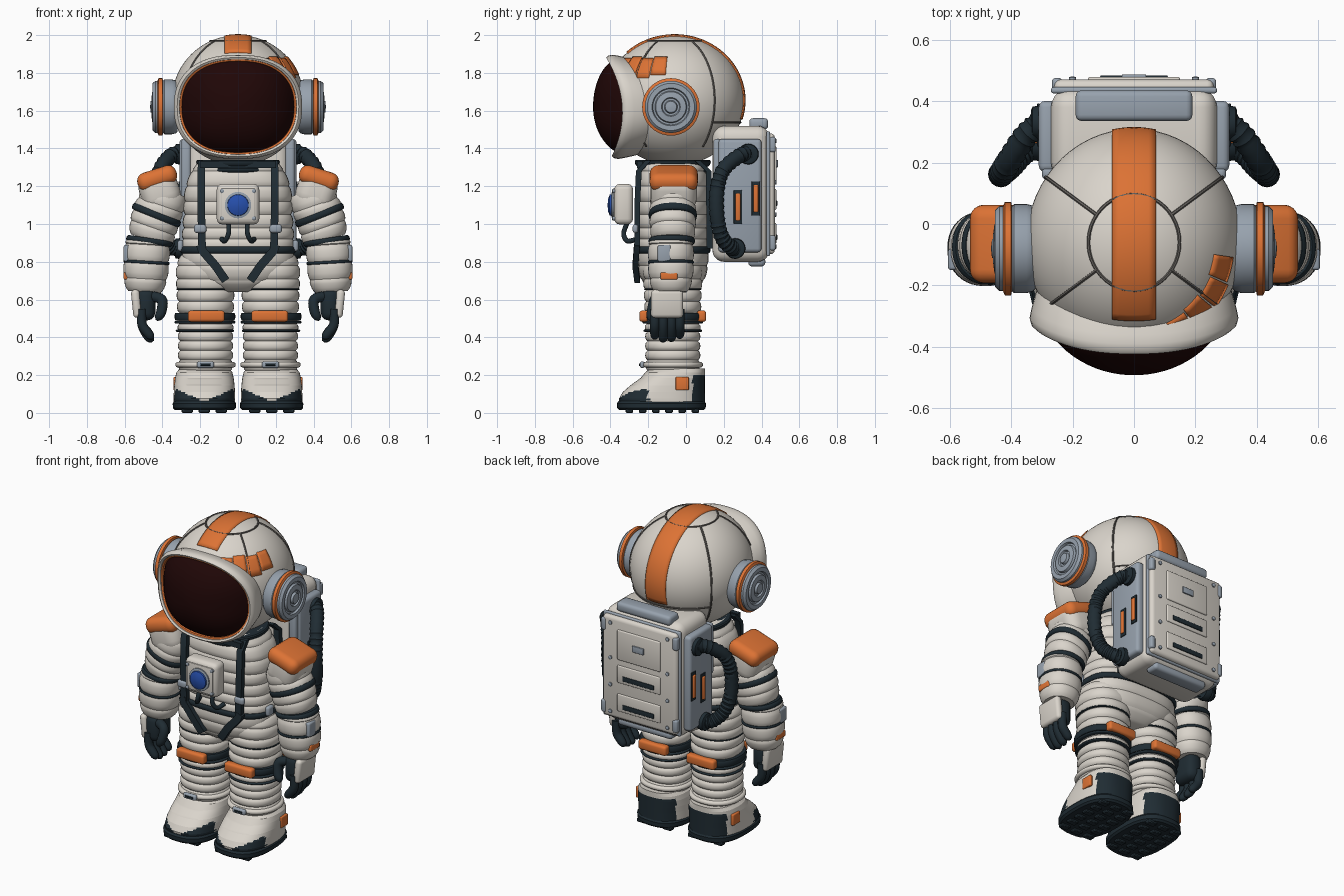
import bpy, bmesh, math
from math import sin, cos, pi, sqrt, radians
from mathutils import Vector, Matrix, Euler

cube = bpy.data.objects.get("Cube")
if cube:
    bpy.data.objects.remove(cube)


def material(name, *rgb):
    m = bpy.data.materials.new(name)
    m.use_nodes = True
    m.diffuse_color = (*rgb, 1)
    m.node_tree.nodes["Principled BSDF"].inputs["Base Color"].default_value = (*rgb, 1)
    return m


white = material("suit white", .7, .66, .6)
orange = material("orange", .72, .17, .035)
dark = material("dark rubber", .014, .025, .033)
grey = material("blue grey", .31, .36, .42)
tint = material("visor tint", .014, .002, .002)
blue = material("lens blue", .02, .08, .42)
seam = material("seam grey", .13, .12, .11)
made = []


def finish(name, bm, mat, mirror=False, solid=0):
    bmesh.ops.recalc_face_normals(bm, faces=bm.faces)
    mesh = bpy.data.meshes.new(name)
    bm.to_mesh(mesh)
    bm.free()
    mesh.materials.append(mat)
    ob = bpy.data.objects.new(name, mesh)
    bpy.context.collection.objects.link(ob)
    if solid:
        ob.modifiers.new("thickness", 'SOLIDIFY').thickness = solid
    if mirror:
        ob.modifiers.new("other side", 'MIRROR')
    made.append(ob)
    return ob


def rings(name, loops, mat, cap=True, **kw):
    """Skin a list of closed loops."""
    bm = bmesh.new()
    rows = [[bm.verts.new(p) for p in loop] for loop in loops]
    n = len(rows[0])
    for a, b in zip(rows, rows[1:]):
        for i in range(n):
            j = (i + 1) % n
            bm.faces.new((a[i], a[j], b[j], b[i]))
    if cap:
        bm.faces.new(rows[0])
        bm.faces.new(rows[-1])
    return finish(name, bm, mat, **kw)


def box(name, centre, size, mat, bevel=.015, turn=(0, 0, 0), segs=3, **kw):
    bm = bmesh.new()
    bmesh.ops.create_cube(bm, size=1)
    bmesh.ops.scale(bm, vec=size, verts=bm.verts)
    bmesh.ops.bevel(bm, geom=bm.edges[:], offset=min(bevel, min(size) * .45), segments=segs,
                    profile=.5, affect='EDGES')
    bm.transform(Matrix.Translation(centre) @ Euler([radians(a) for a in turn]).to_matrix().to_4x4())
    return finish(name, bm, mat, **kw)


def oval(i, sides, power=2.0):
    a = 2 * pi * i / sides
    return [math.copysign(abs(f) ** (2 / power), f) for f in (cos(a), sin(a))]


def ribbed(name, knots, mat, bulge=.012, shear=0, power=2.2, steps=6, sides=40, **kw):
    """Stack of bulging bands; each knot is centre x, centre y, height, half width, half depth."""
    loops = []
    for a, b in zip(knots, knots[1:]):
        for s in range(steps + 1):
            t = s / steps
            x, y, z, rx, ry = [p + (q - p) * t for p, q in zip(a, b)]
            puff = bulge * sqrt(max(0, sin(pi * t)))
            ring = [oval(i, sides, power) for i in range(sides)]
            loops.append([(x + (rx + puff) * c, y + (ry + puff) * d, z + shear * rx * c) for c, d in ring])
    return rings(name, loops, mat, **kw)


def curve(pts, steps=8):
    """Smooth path through the points."""
    p = [Vector(q) for q in pts]
    p = [p[0] * 2 - p[1]] + p + [p[-1] * 2 - p[-2]]
    out = []
    for a, b, c, d in zip(p, p[1:], p[2:], p[3:]):
        for s in range(steps):
            t = s / steps
            out.append(.5 * (2 * b + (c - a) * t + (2 * a - 5 * b + 4 * c - d) * t * t
                             + (3 * b - a - 3 * c + d) * t ** 3))
    return out + [p[-2]]


def tube(name, path, radius, mat, sides=12, **kw):
    """Sweep a circle; radius is a number or a function of index and fraction."""
    path = [Vector(p) for p in path]
    loops, last, side = [], None, None
    for i, p in enumerate(path):
        t = (path[min(i + 1, len(path) - 1)] - path[max(i - 1, 0)]).normalized()
        side = t.orthogonal().normalized() if last is None else last.rotation_difference(t) @ side
        last = t
        r = radius(i, i / (len(path) - 1)) if callable(radius) else radius
        loops.append([p + r * (side * c + t.cross(side) * s)
                      for c, s in (oval(k, sides) for k in range(sides))])
    return rings(name, loops, mat, **kw)


def lathe(name, centre, axis, profile, mat, sides=40, **kw):
    """Turn a profile of (radius, height) pairs round an axis."""
    turn = Vector((0, 0, 1)).rotation_difference(Vector(axis))
    loops = [[Vector(centre) + turn @ Vector((r * c, r * s, h))
              for c, s in (oval(i, sides) for i in range(sides))] for r, h in profile]
    return rings(name, loops, mat, **kw)


def strap(name, pts, mat, wide=.04, thick=.03, normal=(0, -1, 0), **kw):
    pts, n, loops = [Vector(p) for p in pts], Vector(normal), []
    for i, p in enumerate(pts):
        t = (pts[min(i + 1, len(pts) - 1)] - pts[max(i - 1, 0)]).normalized()
        s, m = t.cross(n).normalized() * wide / 2, n * thick / 2
        loops.append([p + s + m, p - s + m, p - s - m, p + s - m])
    return rings(name, loops, mat, **kw)


def patch(name, f, nu, nv, mat, solid):
    bm = bmesh.new()
    g = [[bm.verts.new(f(u / nu, v / nv)) for v in range(nv + 1)] for u in range(nu + 1)]
    for a, b in zip(g, g[1:]):
        for i in range(nv):
            bm.faces.new((a[i], a[i + 1], b[i + 1], b[i]))
    finish(name, bm, mat, solid=solid)


# Helmet shell, panel seams and stripes
HC, HR = Vector((0, -.06, 1.655)), Vector((.35, .37, .345))


def on_helmet(polar, az, lift=0):
    p, a = radians(polar), radians(az)
    d = Vector((sin(p) * cos(a), sin(p) * sin(a), cos(p)))
    return HC + Vector(r * k for r, k in zip(HR, d)) + d * lift


rings("helmet_shell", [[on_helmet(max(p, .5), a) for a in range(0, 360, 6)] for p in range(0, 181, 5)], white)
tube("helmet_crown_seam", [on_helmet(25, a) for a in range(0, 361, 8)], .006, seam, 6)
for az in (35, -35):
    tube("helmet_side_seam", [on_helmet(p, az) for p in range(25, 140, 5)], .006, seam, 6, mirror=True)
tube("helmet_back_seam", [on_helmet(110, a) for a in range(35, 146, 5)], .006, seam, 6)


def stripe(u, v):
    p, x = radians(-43 + 150 * u), (v - .5) * .4
    k = sqrt(1 - x * x)
    return HC + Vector(r * d * 1.015 for r, d in zip(HR, (x, k * sin(p), k * cos(p))))


patch("helmet_stripe", stripe, 36, 6, orange, .012)
for k in range(4):
    def dash(u, v, k=k):
        a = radians(-67 + (k + u * .93) * 15)
        reach = (.75 if k % 2 else .77) + .17 * v
        x, y = reach * cos(a), reach * sin(a)
        return HC + Vector(r * d * 1.015 for r, d in zip(HR, (x, y, sqrt(1 - x * x - y * y))))
    patch("helmet_dash", dash, 5, 4, orange, .014)


# Visor and its rim
def face_loop(scale, shift=0, dome=1.0, sides=64):
    out = []
    for i in range(sides):
        c, s = oval(i, sides, 2.35)
        edge = -.31 - .07 * s * s - .015 * s
        out.append((.298 * scale * c, -.492 + (edge + .492) * dome + shift, 1.62 + .242 * scale * s))
    return out


bulge = [(1 - sqrt(1 - .85 * (k / 12) ** 2)) / (1 - sqrt(.15)) for k in range(13)]
rings("visor", [face_loop(max(k / 12, .02), 0, bulge[k]) for k in range(13)], tint)
rings("visor_trim", [face_loop(s, d) for s, d in ((.99, .01), (1, -.015), (1.035, -.018), (1.05, .01))], orange, cap=False)
rings("visor_rim", [face_loop(s, d) for s, d in ((1.03, .01), (1.04, -.022), (1.08, -.028), (1.12, -.018),
                                                (1.14, .005), (1.12, .035), (1.06, .1), (.95, .16))], white, cap=False)

# Ear discs
ear = (.32, -.08, 1.62)
lathe("ear_base", ear, (1, 0, 0), [(.13, 0), (.14, .01), (.145, .03), (.145, .07), (.135, .08)], grey, mirror=True)
lathe("ear_trim", ear, (1, 0, 0), [(.13, .075), (.152, .08), (.152, .1), (.13, .11)], orange, mirror=True)
lathe("ear_cap", ear, (1, 0, 0), [(.138, .08), (.138, .118), (.125, .132), (.1, .132), (.095, .12), (.085, .12),
                                  (.08, .134), (.05, .138), (.045, .128), (.035, .128), (.03, .142), (.005, .145)],
      grey, mirror=True)

# Torso, collar and belt
ribbed("torso", [(0, -.07, z, rx, ry) for z, rx, ry in
                 ((.64, .1, .1), (.7, .23, .16), (.78, .285, .18), (.86, .29, .18), (.92, .29, .18), (.98, .285, .18),
                  (1.05, .28, .18), (1.12, .28, .18), (1.2, .27, .18), (1.28, .24, .17), (1.34, .19, .15))],
       white, .01, power=2.7)
ribbed("collar", [(0, -.07, 1.27, .19, .17), (0, -.07, 1.3, .2, .18), (0, -.07, 1.34, .215, .195)], dark)
ribbed("belt", [(0, -.07, .845, .3, .192), (0, -.07, .88, .3, .192)], dark, .008, power=2.7)
box("belt_buckle", (.305, -.12, .885), (.03, .06, .06), grey, mirror=True)

# Harness
strap("chest_strap", [(.19, -.2, 1.335), (.195, -.25, 1.28), (.195, -.258, 1.1), (.19, -.258, .87)], dark, mirror=True)
strap("groin_strap", [(.2, -.26, .89), (.19, -.262, .86), (.12, -.268, .78), (.065, -.258, .7)], dark, .045, mirror=True)
strap("back_strap", [(.19, .06, 1.335), (.195, .12, 1.28), (.195, .125, .87)], dark, normal=(0, 1, 0), mirror=True)
strap("collar_strap", [(-.2, -.245, 1.315), (.2, -.245, 1.315)], dark, .035)
box("strap_buckle", (.2, -.268, .975), (.065, .03, .045), grey, mirror=True)

# Chest control box
box("chest_box", (0, -.33, 1.105), (.225, .1, .215), white, .03)
box("chest_plate", (0, -.381, 1.105), (.18, .008, .17), white, .004)
lathe("lens_ring", (0, -.37, 1.1), (0, -1, 0), [(.07, 0), (.07, .022), (.055, .026)], grey)
lathe("lens", (0, -.37, 1.1), (0, -1, 0), [(.058, .02), (.055, .034), (.035, .042), (.004, .045)], blue)
for z in (1.03, 1.175):
    lathe("box_bolt", (.085, -.375, z), (0, -1, 0), [(.011, 0), (.011, .014), (.005, .017)], grey, 12, mirror=True)
tube("box_hose", curve([(.05, -.31, 1.01), (.05, -.33, .95), (.07, -.31, .91), (.085, -.26, .92)]), .013, dark, mirror=True)

# Legs
ribbed("leg", [(.172, -.07, z, r, r) for z, r in
               ((.84, .12), (.78, .145), (.71, .146), (.65, .142), (.59, .14), (.53, .138), (.47, .138), (.43, .134),
                (.38, .134), (.33, .134), (.28, .134), (.22, .13))], white, .012, mirror=True)
for z, h, r in ((.51, .02, .156), (.48, .007, .156), (.435, .006, .15), (.655, .004, .147)):
    ribbed("leg_band", [(.175, -.07, z - h, r, r), (.175, -.07, z + h, r, r)], dark, .005, mirror=True)
ribbed("ankle_band", [(.172, -.07, .24, .148, .148), (.172, -.07, .27, .148, .148)], white, .012, mirror=True)
box("ankle_buckle", (.172, -.232, .255), (.09, .025, .035), grey, mirror=True)
box("ankle_slot", (.172, -.245, .255), (.055, .008, .012), dark, .003, mirror=True)
for y in (-.222, .082):
    box("knee_pad", (.168, y, .512), (.195, .05, .06), orange, .015, mirror=True)

# Boots: dark toe wings and heel by rule
boot = ribbed("boot", [(.178, (f + .1) / 2, z, rx, (.1 - f) / 2) for z, f, rx in
                       ((.04, -.35, .162), (.075, -.355, .163), (.11, -.335, .162), (.145, -.295, .16),
                        (.185, -.24, .155), (.215, -.215, .148), (.235, -.19, .13))],
              white, 0, power=2.5, steps=4, sides=64, mirror=True)
boot.data.materials.append(dark)
for f in boot.data.polygons:
    x, y, z = f.center
    toe = y < -.2 and z < .055 + .5 * abs(x - .178) and z < .14
    f.material_index = int(toe or (y > .035 and z < .2))
ribbed("sole", [(.178, -.13, z, r, r + .068) for z, r in ((.014, .155), (.025, .166), (.05, .168), (.062, .16))],
       dark, 0, power=2.6, mirror=True)
for i in range(3):
    for j in range(6):
        box("sole_lug", (.088 + .09 * i, -.3 + .07 * j, .012), (.06, .04, .024), dark, .005, segs=1, mirror=True)
box("boot_patch", (.332, -.02, .155), (.02, .07, .07), orange, .006, mirror=True)

# Shoulders and arms
box("shoulder_pad", (.415, -.065, 1.175), (.21, .245, .2), white, .07, (0, 18, 0), 5, mirror=True)
box("shoulder_cap", (.428, -.065, 1.242), (.215, .255, .1), orange, .045, (0, 18, 0), 5, mirror=True)
ribbed("upper_arm", [(x, -.07, z, r, r) for x, z, r in
                     ((.38, 1.18, .1), (.41, 1.1, .115), (.435, 1.04, .112), (.45, .98, .114), (.465, .91, .1))],
       white, .01, .35, mirror=True)
ribbed("arm_band", [(.427, -.07, 1.065, .12, .12), (.437, -.07, 1.03, .12, .12)], dark, .008, .4, mirror=True)
ribbed("elbow_band", [(.465, -.075, .925, .115, .115), (.472, -.075, .895, .115, .115)], dark, .008, .15, mirror=True)
ribbed("forearm", [(x, -.08, z, r, r) for x, z, r in
                   ((.475, .92, .1), (.48, .89, .112), (.485, .8, .112), (.49, .71, .108), (.495, .64, .085))],
       white, .01, .06, mirror=True)
ribbed("forearm_band", [(.484, -.08, .805, .118, .118), (.485, -.08, .79, .118, .118)], dark, .004, .06, mirror=True)
box("wrist_screen", (.59, -.115, .845), (.03, .07, .09), grey, .01, mirror=True)
box("wrist_patch", (.588, -.09, .725), (.035, .09, .04), orange, .008, mirror=True)

# Gloves
box("palm", (.488, -.1, .575), (.1, .16, .17), dark, .04, mirror=True)
box("hand_plate", (.538, -.1, .578), (.045, .17, .15), white, .02, (0, 6, 0), mirror=True)
for k in range(4):
    y = -.165 + .044 * k
    tip = .015 * abs(k - 1.4)
    tube("finger", curve([(.51, y, .55), (.508, y, .47), (.48, y, .405 + tip), (.45, y, .372 + tip)], 5),
         lambda i, t: .026 * sqrt(max(.05, 1 - t ** 8)), dark, mirror=True)
tube("thumb", curve([(.47, -.14, .62), (.405, -.165, .6), (.405, -.18, .54), (.43, -.19, .49)], 5),
     lambda i, t: .028 * sqrt(max(.05, 1 - t ** 8)), dark, mirror=True)

# Backpack
box("pack_body", (0, .29, 1.16), (.54, .3, .72), white, .06, segs=5)
box("pack_lid", (0, .445, 1.16), (.52, .05, .64), white, .022)
box("pack_frame", (0, .435, 1.16), (.54, .02, .66), grey, .008)
box("pack_top_grip", (0, .385, 1.53), (.38, .1, .06), grey, .02)
box("pack_bottom_grip", (0, .375, .8), (.38, .09, .05), grey, .02)
box("pack_side", (.28, .285, 1.15), (.06, .23, .6), grey, .02, mirror=True)
box("pack_front_rail", (.275, .165, 1.29), (.05, .04, .32), grey, .015, mirror=True)
for y, z in ((.275, 1.09), (.37, 1.135)):
    box("side_slot", (.311, y, z), (.008, .045, .18), dark, .003, mirror=True)
    box("side_light", (.316, y, z), (.016, .026, .145), orange, .006, mirror=True)
for z in (.9, 1.42):
    box("corner_latch", (.25, .455, z), (.035, .04, .08), grey, .012, mirror=True)
box("hatch", (0, .471, 1.315), (.3, .016, .19), white, .007)
box("hatch_badge", (0, .481, 1.32), (.08, .012, .04), grey, .004)
for z in (1.13, .95):
    box("vent_panel", (0, .471, z), (.3, .014, .11), white, .006)
    box("vent", (0, .479, z - .02), (.22, .009, .03), dark, .004)
for z in (.88, 1.05, 1.22, 1.44):
    lathe("lid_bolt", (.2, .465, z), (0, 1, 0), [(.012, 0), (.012, .012), (.005, .015)], grey, 12, mirror=True)

# Corrugated hoses
tube("pack_hose", curve([(.29, .34, 1.37), (.35, .29, 1.365), (.41, .2, 1.29), (.43, .165, 1.18), (.43, .165, 1.04),
                         (.4, .19, .93), (.35, .24, .875), (.29, .26, .87)]),
     lambda i, t: .042 if i % 2 else .036, dark, 16, mirror=True)
for y, z in ((.33, 1.37), (.26, .87)):
    lathe("hose_socket", (.29, y, z), (1, 0, 0), [(.05, 0), (.055, .02), (.052, .04), (.04, .045)], dark, 20, mirror=True)

# Smooth shading with sharp edges kept
bpy.ops.object.select_all(action='DESELECT')
for ob in made:
    ob.select_set(True)
bpy.context.view_layer.objects.active = made[0]
bpy.ops.object.shade_smooth_by_angle(angle=radians(40))
